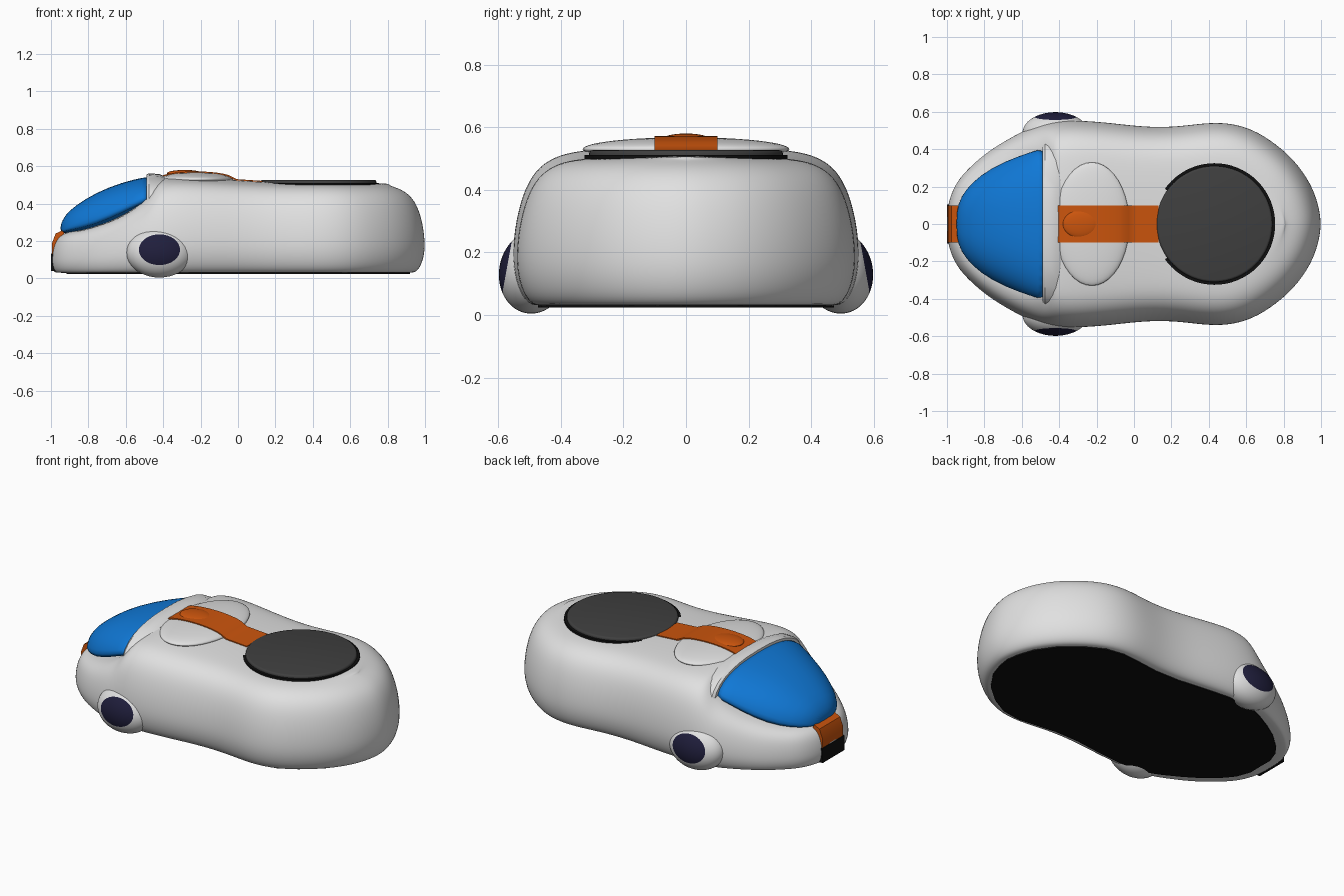
import bpy, bmesh, math
from mathutils import Vector, Matrix

if "Cube" in bpy.data.objects:
    bpy.data.objects.remove(bpy.data.objects["Cube"])


def material(name, rgb):
    m = bpy.data.materials.new(name)
    m.use_nodes = True
    m.diffuse_color = (*rgb, 1)
    bsdf = next(n for n in m.node_tree.nodes if n.type == 'BSDF_PRINCIPLED')
    bsdf.inputs["Base Color"].default_value = (*rgb, 1)
    bsdf.inputs["Roughness"].default_value = 0.6
    return m


WHITE = material("white", (0.75, 0.75, 0.75))
BLUE = material("blue", (0.005, 0.19, 0.68))
ORANGE = material("orange", (0.6, 0.09, 0.004))
GREY = material("dark grey", (0.05, 0.05, 0.05))
BLACK = material("black", (0.005, 0.005, 0.005))
NAVY = material("navy", (0.014, 0.013, 0.045))


def finish(name, bm, *mats, subsurf=0, angle=40):
    bmesh.ops.recalc_face_normals(bm, faces=bm.faces)
    me = bpy.data.meshes.new(name)
    bm.to_mesh(me)
    bm.free()
    ob = bpy.data.objects.new(name, me)
    bpy.context.collection.objects.link(ob)
    for m in mats:
        me.materials.append(m)
    if subsurf:
        mod = ob.modifiers.new("smooth", 'SUBSURF')
        mod.levels = mod.render_levels = subsurf
    bpy.ops.object.select_all(action='DESELECT')
    ob.select_set(True)
    bpy.context.view_layer.objects.active = ob
    bpy.ops.object.shade_smooth_by_angle(angle=math.radians(angle))
    return ob


def bridge(bm, a, b, closed=True):
    n = len(a)
    for i in range(n if closed else n - 1):
        j = (i + 1) % n
        bm.faces.new((a[i], a[j], b[j], b[i]))


def lerp(table, x):
    if x <= table[0][0]:
        return table[0][1]
    for (x0, v0), (x1, v1) in zip(table, table[1:]):
        if x <= x1:
            return v0 + (v1 - v0) * (x - x0) / (x1 - x0)
    return table[-1][1]


# Plan outline (x, half width) from nose to tail, and shoulder height along x
HALF = [(-1, 0), (-1, 0.1), (-0.96, 0.21), (-0.9, 0.285), (-0.8, 0.375), (-0.7, 0.44),
        (-0.6, 0.495), (-0.52, 0.53), (-0.46, 0.543), (-0.4, 0.553), (-0.28, 0.557),
        (-0.1, 0.54), (0.05, 0.522), (0.2, 0.52), (0.33, 0.536), (0.46, 0.548),
        (0.6, 0.525), (0.73, 0.455), (0.86, 0.345), (0.95, 0.215), (0.99, 0.1), (1.005, 0)]
OUTLINE = HALF + [(x, -y) for x, y in HALF[-2:0:-1]]
HEIGHT = [(-1, 0.235), (-0.8, 0.26), (-0.65, 0.315), (-0.5, 0.40), (-0.43, 0.51),
          (-0.35, 0.53), (-0.1, 0.515), (0.2, 0.5), (0.8, 0.497), (1, 0.48)]
CROWN = [(-0.6, 0.005), (-0.4, 0.022), (-0.1, 0.018), (0.2, 0.013), (0.8, 0.01)]
FLOOR = 0.03


def offset(d, scaled=True):
    pts, n = [], len(OUTLINE)
    for i, (x, y) in enumerate(OUTLINE):
        t = (Vector(OUTLINE[(i + 1) % n]) - Vector(OUTLINE[i - 1])).normalized()
        k = d * (lerp(HEIGHT, x) - FLOOR) / 0.47 if scaled else d
        pts.append((x + t.y * k, y - t.x * k))
    return pts


# Body shell: stacked outline rings, closed with a crowned roof
SECTION = [(0, 0.09), (0, 0.055), (0.08, 0.022), (0.25, 0), (0.45, 0.004), (0.62, 0.018),
           (0.78, 0.042), (0.9, 0.08), (0.97, 0.135), (1, 0.2)]
bm = bmesh.new()
rings = []
for f, d in SECTION:
    rings.append([bm.verts.new((x, y, FLOOR + f * (lerp(HEIGHT, x) - FLOOR)))
                  for x, y in offset(d)])
for a, b in zip(rings, rings[1:]):
    bridge(bm, a, b)
bm.faces.new(rings[0])
top, m = rings[-1], len(HALF)
COLS = 6
rows = []
for i in range(1, m - 1):
    left, right = top[i], top[-i]
    row = [left]
    for c in range(1, COLS):
        t = 1 - 2 * c / COLS
        p = left.co.lerp(right.co, c / COLS)
        p.z += lerp(CROWN, p.x) * (1 - t * t)
        row.append(bm.verts.new(p))
    rows.append(row + [right])
for a, b in zip(rows, rows[1:]):
    bridge(bm, a, b, closed=False)
for tip, row in ((top[0], rows[0]), (top[m - 1], rows[-1])):
    for a, b in zip(row, row[1:]):
        bm.faces.new((tip, a, b))
finish("body_shell", bm, WHITE, subsurf=2, angle=180)

# Underside plate
bm = bmesh.new()
low = [bm.verts.new((x, y, FLOOR - 0.006)) for x, y in offset(0.085, False)]
high = [bm.verts.new(v.co + Vector((0, 0, 0.008))) for v in low]
bridge(bm, low, high)
bm.faces.new(low)
bm.faces.new(high)
finish("underside", bm, BLACK)


# Arched sections: canopy glass and the frame behind it
def arch(name, mat, stations, power=2.4, subsurf=1, angle=60, segs=16):
    bm = bmesh.new()
    loops = []
    for x, w, zb, zt in stations:
        loop = []
        for i in range(segs + 1):
            a = math.pi * i / segs
            c, s = math.cos(a), math.sin(a)
            loop.append(bm.verts.new((x, w * math.copysign(abs(c) ** (2 / power), c),
                                      zb + (zt - zb) * abs(s) ** (2 / power))))
        loops.append(loop)
    for a, b in zip(loops, loops[1:]):
        bridge(bm, a, b)
    bm.faces.new(loops[0])
    bm.faces.new(loops[-1])
    finish(name, bm, mat, subsurf=subsurf, angle=angle)


arch("canopy", BLUE, [(-0.95, 0.07, 0.24, 0.285), (-0.925, 0.15, 0.24, 0.34),
                      (-0.87, 0.225, 0.245, 0.39), (-0.76, 0.31, 0.265, 0.46),
                      (-0.62, 0.37, 0.325, 0.515), (-0.5, 0.41, 0.39, 0.542),
                      (-0.47, 0.41, 0.39, 0.545)])
arch("canopy_frame", WHITE, [(-0.488, 0.425, 0.37, 0.556), (-0.475, 0.44, 0.37, 0.562),
                             (-0.42, 0.45, 0.37, 0.558), (-0.39, 0.44, 0.37, 0.545)],
     subsurf=0, angle=30)


# Ellipsoids: roof pod, button and wheels
def ellipsoid(name, centre, radii, mats, tilt=0.0, hub=0.0):
    bm = bmesh.new()
    bmesh.ops.create_uvsphere(bm, u_segments=40, v_segments=28, radius=1)
    if hub:  # poles point sideways so the hub is a clean disc
        bmesh.ops.rotate(bm, verts=bm.verts, matrix=Matrix.Rotation(math.pi / 2, 3, 'X'))
        for f in bm.faces:
            p = f.calc_center_median()
            f.material_index = int(math.hypot(p.x, p.z) < hub)
    bmesh.ops.scale(bm, verts=bm.verts, vec=radii)
    bmesh.ops.rotate(bm, verts=bm.verts, matrix=Matrix.Rotation(tilt, 3, 'X'))
    bmesh.ops.translate(bm, verts=bm.verts, vec=centre)
    finish(name, bm, *mats, angle=180)


POD_X, POD_Z, POD_R, POD_H = -0.225, 0.53, 0.2, 0.038
ellipsoid("roof_pod", (POD_X, 0, POD_Z), (POD_R, 0.33, POD_H), [WHITE])
ellipsoid("roof_button", (-0.285, 0, 0.562), (0.095, 0.075, 0.018), [ORANGE])
for side, label in ((1, "left"), (-1, "right")):
    ellipsoid(label + "_wheel", (-0.42, side * 0.487, 0.138), (0.176, 0.11, 0.134),
              [WHITE, NAVY], tilt=side * 0.18, hub=0.62)


# Stripes and bumper: side profiles extruded across y
def prism(name, mat, profile, half):
    bm = bmesh.new()
    a = [bm.verts.new((x, -half, z)) for x, z in profile]
    b = [bm.verts.new((x, half, z)) for x, z in profile]
    bridge(bm, a, b)
    bm.faces.new(a)
    bm.faces.new(b)
    finish(name, bm, mat)


def roof(x):
    u = 1 - ((x - POD_X) / POD_R) ** 2
    pod = POD_Z + POD_H * math.sqrt(u) if u > 0 else 0
    return max(lerp(HEIGHT, x) + lerp(CROWN, x), pod) + 0.004


xs = [-0.415 + 0.545 * i / 24 for i in range(25)]
prism("roof_stripe", ORANGE, [(x, roof(x)) for x in xs]
      + [(x, roof(x) - 0.009) for x in reversed(xs)], 0.1)
prism("nose_stripe", ORANGE, [(-0.996, 0.125), (-0.994, 0.19), (-0.975, 0.24),
                              (-0.93, 0.262), (-0.93, 0.125)], 0.1)
prism("front_bumper", BLACK, [(-1, 0.04), (-1, 0.13), (-0.94, 0.13), (-0.94, 0.04)], 0.105)


# Rear deck disc in its dark groove
def disc(name, mat, radius, z0, z1, bevel):
    bm = bmesh.new()
    bmesh.ops.create_cone(bm, cap_ends=True, segments=64, radius1=radius, radius2=radius,
                          depth=z1 - z0)
    bmesh.ops.translate(bm, verts=bm.verts, vec=(0.43, 0, (z0 + z1) / 2))
    rim = [e for e in bm.edges if all(v.co.z > z1 - 0.001 for v in e.verts)]
    if bevel:
        bmesh.ops.bevel(bm, geom=rim, offset=bevel, segments=3, affect='EDGES', profile=0.5)
    finish(name, bm, mat)


disc("disc_groove", BLACK, 0.325, 0.47, 0.511, 0)
disc("deck_disc", GREY, 0.31, 0.48, 0.527, 0.012)
